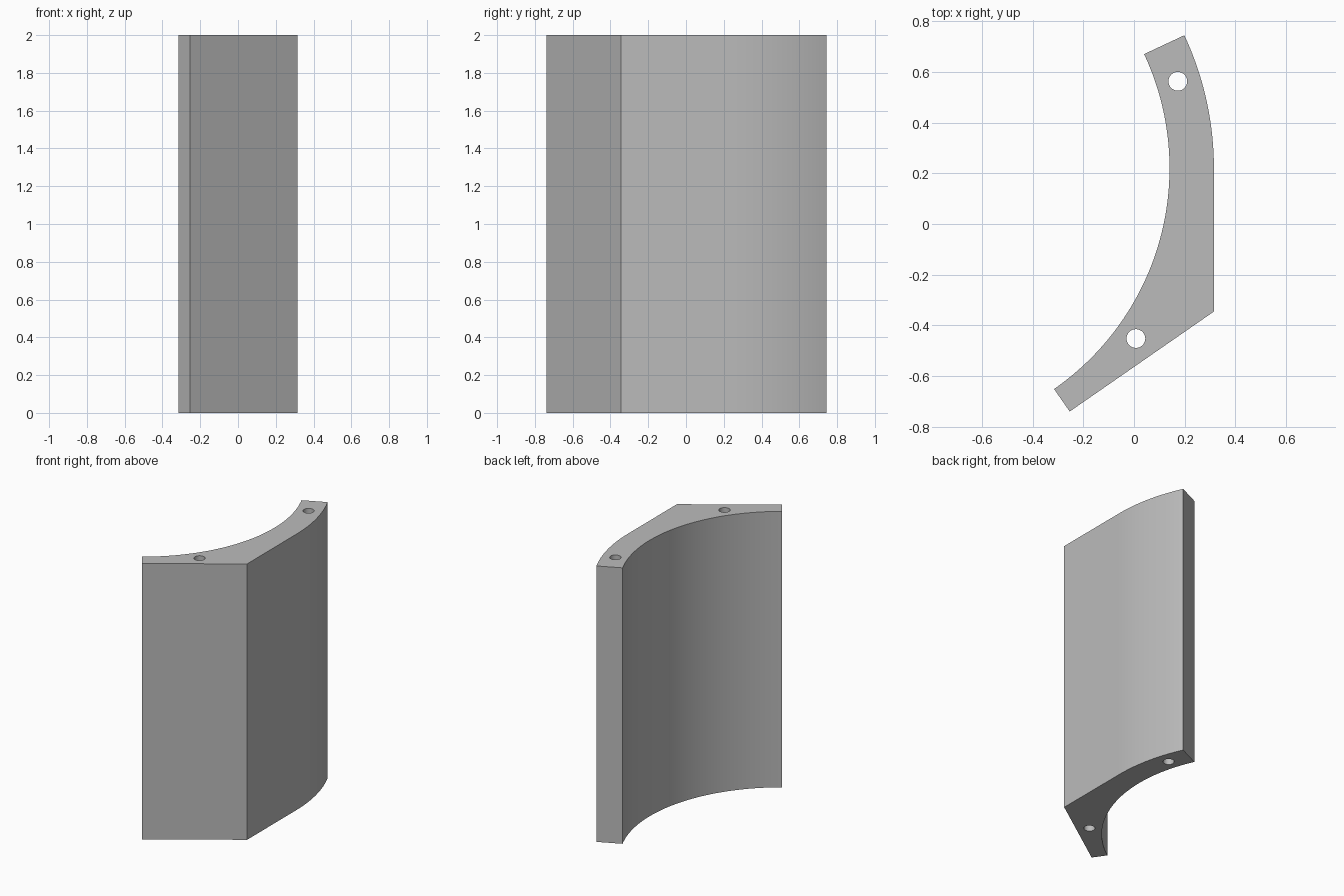
import bpy, bmesh, math
from mathutils import Vector

cube = bpy.data.objects.get("Cube")
if cube:
    bpy.data.objects.remove(cube)

HEIGHT = 2.0
CENTRE = Vector((-0.92, 0.22))      # shared centre of the arcs
INNER, OUTER, BOLT = 1.06, 1.235, 1.145
TOP, LOW = 25.1, -55.2              # end angles in degrees
FOOT = 1.168                        # radius of the lower outer corner


def polar(radius, degrees):
    a = math.radians(degrees)
    return CENTRE + Vector((math.cos(a), math.sin(a))) * radius


def arc(radius, start, end, steps):
    return [polar(radius, start + (end - start) * i / steps) for i in range(steps + 1)]


grey = bpy.data.materials.new("plain grey")
grey.use_nodes = True
colour = (0.5, 0.5, 0.5, 1)
grey.diffuse_color = colour
grey.node_tree.nodes["Principled BSDF"].inputs["Base Color"].default_value = colour

# Plan outline: inner arc, outer arc, straight side, slanted foot
corner = Vector((CENTRE.x + OUTER, -0.345))
outline = arc(INNER, LOW, TOP, 64) + arc(OUTER, TOP, 0, 24) + [corner, polar(FOOT, LOW)]

bm = bmesh.new()
base = bm.faces.new([bm.verts.new((p.x, p.y, 0)) for p in outline])
raised = bmesh.ops.extrude_face_region(bm, geom=[base])["geom"]
bmesh.ops.translate(bm, vec=(0, 0, HEIGHT),
                    verts=[v for v in raised if isinstance(v, bmesh.types.BMVert)])
bmesh.ops.recalc_face_normals(bm, faces=bm.faces)
mesh = bpy.data.meshes.new("curved_panel")
bm.to_mesh(mesh)
bm.free()
mesh.materials.append(grey)
panel = bpy.data.objects.new("curved_panel", mesh)
bpy.context.collection.objects.link(panel)

# Two bolt holes running the full height
for name, angle in (("upper_hole_cutter", 17.4), ("lower_hole_cutter", -35.9)):
    p = polar(BOLT, angle)
    bpy.ops.mesh.primitive_cylinder_add(vertices=32, radius=0.037, depth=HEIGHT + 0.2,
                                        location=(p.x, p.y, HEIGHT / 2))
    cutter = bpy.context.object
    cutter.name = name
    cutter.data.materials.append(grey)
    bpy.ops.object.select_all(action="DESELECT")
    panel.select_set(True)
    bpy.context.view_layer.objects.active = panel
    cut = panel.modifiers.new("bolt hole", "BOOLEAN")
    cut.operation, cut.solver, cut.object = "DIFFERENCE", "EXACT", cutter
    bpy.ops.object.modifier_apply(modifier=cut.name)
    bpy.data.objects.remove(cutter)

bpy.ops.object.shade_smooth_by_angle(angle=math.radians(20))
